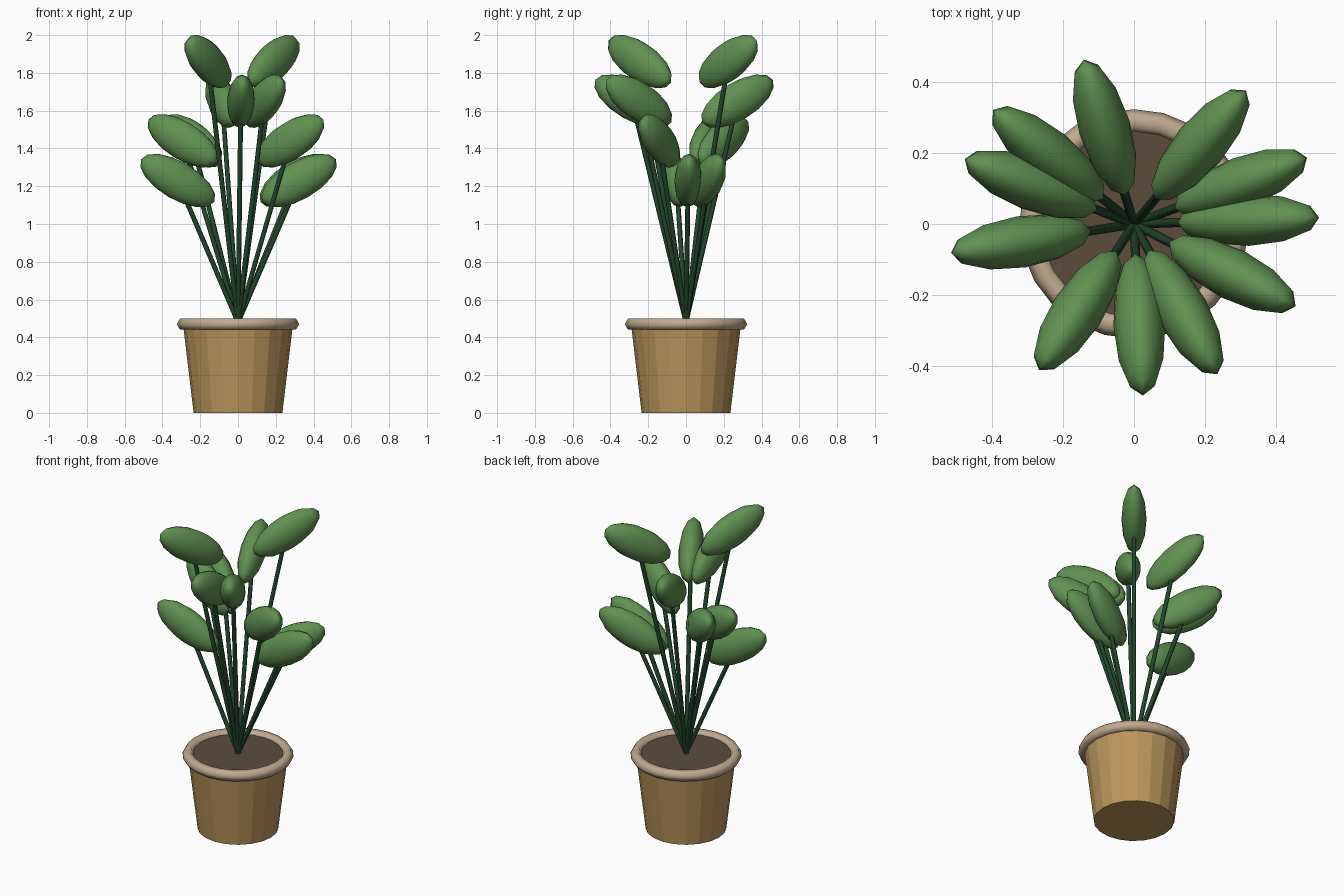
import bpy
import math
from mathutils import Vector

cube = bpy.data.objects.get("Cube")
if cube:
    bpy.data.objects.remove(cube, do_unlink=True)


def material(name, rgb):
    m = bpy.data.materials.new(name)
    m.use_nodes = True
    m.diffuse_color = (*rgb, 1)
    m.node_tree.nodes["Principled BSDF"].inputs["Base Color"].default_value = (*rgb, 1)
    return m


LEAF = material("leaf green", (0.117, 0.285, 0.084))
STEM = material("stem dark green", (0.016, 0.06, 0.026))
POT = material("clay tan", (0.5, 0.305, 0.107))
RIM = material("rim beige", (0.53, 0.4, 0.275))
SOIL = material("soil brown", (0.107, 0.072, 0.045))


def finish(name, mat, smooth=False):
    ob = bpy.context.object
    ob.name = name
    ob.data.materials.append(mat)
    if smooth:
        bpy.ops.object.shade_smooth()
    return ob


# Pot, rim and soil
bpy.ops.mesh.primitive_cone_add(vertices=20, radius1=0.235, radius2=0.29,
                                depth=0.46, location=(0, 0, 0.23))
finish("pot", POT)
bpy.ops.mesh.primitive_torus_add(major_segments=24, minor_segments=6,
                                 major_radius=0.29, minor_radius=0.034,
                                 location=(0, 0, 0.47))
finish("pot_rim", RIM, True)
bpy.ops.mesh.primitive_cylinder_add(vertices=24, radius=0.275, depth=0.03,
                                    location=(0, 0, 0.465))
finish("soil", SOIL)

# Leaf tiers: height, reach from the centre, headings in degrees
TIERS = [
    (1.23, 0.323, (2, 21, -171)),
    (1.44, 0.312, (-27, 141, 159)),
    (1.65, 0.285, (-61, -87, 107)),
    (1.86, 0.292, (50, -123)),
]
TILT = math.radians(30)
BASE = Vector((0, 0, 0.48))


def leaf_on_stem(name, height, reach, heading):
    a = math.radians(heading)
    centre = Vector((reach * math.cos(a), reach * math.sin(a), height))
    # Stem from the soil to the leaf
    run = centre - BASE
    bpy.ops.mesh.primitive_cylinder_add(vertices=8, radius=0.013, depth=run.length,
                                        location=(BASE + centre) / 2)
    stem = finish("stem_" + name, STEM)
    stem.rotation_euler = run.to_track_quat("Z", "Y").to_euler()
    bpy.ops.object.shade_smooth_by_angle(angle=math.radians(50))
    # Plump leaf, tilted up and outward
    bpy.ops.mesh.primitive_uv_sphere_add(segments=12, ring_count=8, radius=1,
                                         location=centre)
    leaf = finish("leaf_" + name, LEAF, True)
    leaf.scale = (0.226, 0.073, 0.1)
    leaf.rotation_euler = (0, -TILT, a)


for t, (height, reach, headings) in enumerate(TIERS):
    for i, heading in enumerate(headings):
        leaf_on_stem(f"{t + 1}_{i + 1}", height, reach, heading)
